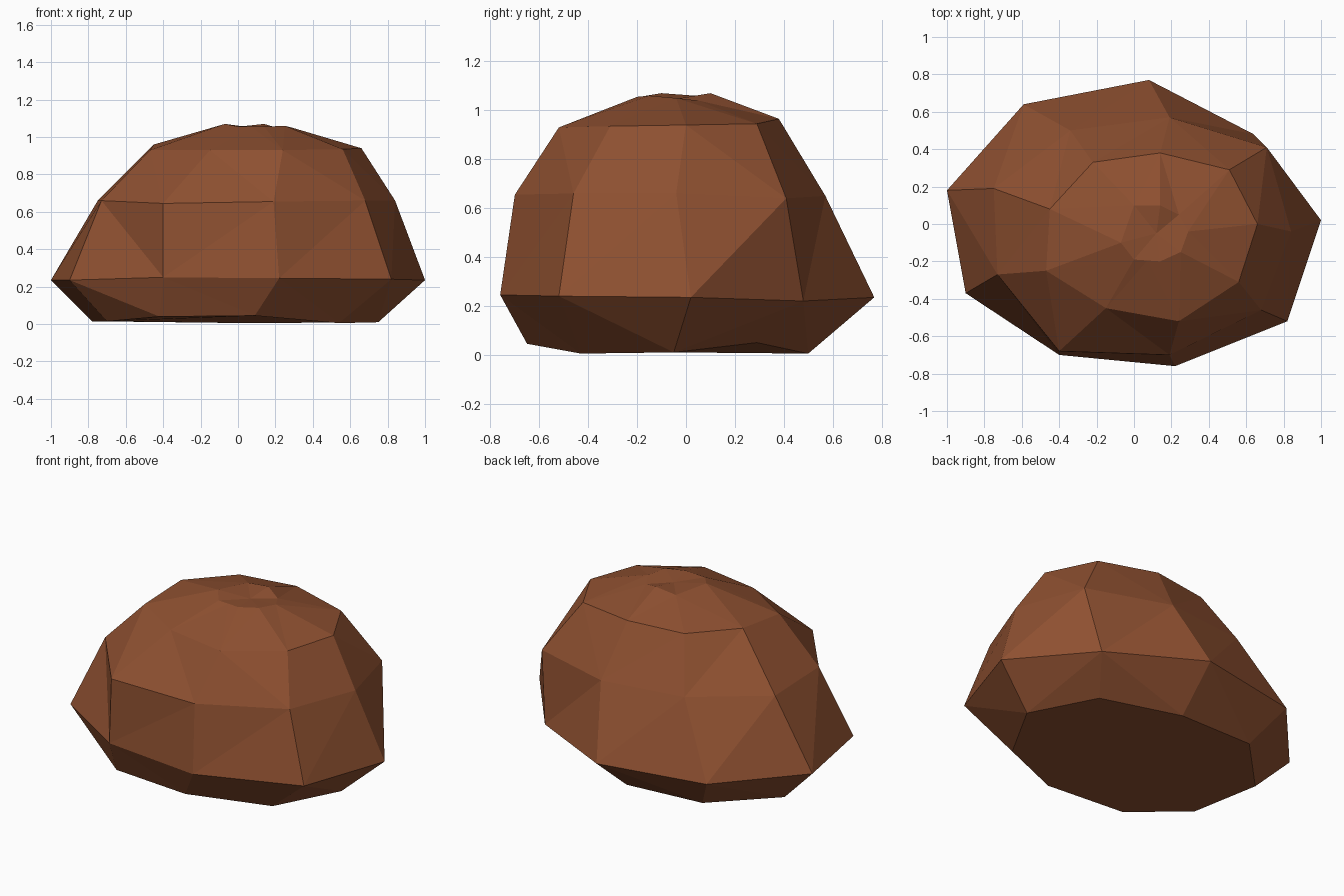
import bpy, bmesh

# Outline rings of the boulder, nine corners each, from the base to the crown
rings = [
    # underside edge
    [(-.78, .14, .015), (-.70, -.30, .015), (-.42, -.60, .04), (.09, -.65, .045), (.54, -.43, .005),
     (.75, -.05, .01), (.50, .29, .05), (.06, .50, .005), (-.45, .48, .02)],
    # widest belt
    [(-1, .18, .235), (-.90, -.37, .235), (-.40, -.70, .25), (.22, -.76, .245), (.82, -.52, .24),
     (1, .02, .235), (.64, .48, .22), (.08, .77, .235), (-.59, .64, .235)],
    # shoulder
    [(-.75, .19, .66), (-.73, -.27, .66), (-.40, -.68, .645), (.19, -.70, .655), (.68, -.46, .66),
     (.84, -.04, .66), (.71, .41, .64), (.19, .57, .65), (-.34, .50, .66)],
    # upper rim
    [(-.45, .08, .96), (-.47, -.25, .93), (-.15, -.45, .93), (.24, -.52, .93), (.56, -.31, .935),
     (.66, 0, .94), (.51, .29, .945), (.14, .38, .965), (-.22, .33, .96)],
    # crown
    [(-.07, -.10, 1.07), (0, -.19, 1.055), (.07, -.195, 1.055), (.14, -.20, 1.055), (.25, -.15, 1.06),
     (.29, -.04, 1.05), (.24, .05, 1.04), (.14, .10, 1.07), (0, .10, 1.055)],
]

bm = bmesh.new()
loops = [[bm.verts.new(p) for p in ring] for ring in rings]
n = len(loops[0])

# Sides
for low, high in zip(loops, loops[1:]):
    for i in range(n):
        j = (i + 1) % n
        bm.faces.new((low[i], low[j], high[j], high[i]))

# Slightly dished crown and closed underside
dip = bm.verts.new((.12, -.05, 1.045))
for i in range(n):
    bm.faces.new((loops[-1][i], loops[-1][(i + 1) % n], dip))
bm.faces.new(loops[0][::-1])

bmesh.ops.triangulate(bm, faces=[f for f in bm.faces if len(f.verts) == 4])
bmesh.ops.recalc_face_normals(bm, faces=bm.faces)
mesh = bpy.data.meshes.new("boulder")
bm.to_mesh(mesh)
bm.free()

# Colour
brown = bpy.data.materials.new("reddish_brown")
brown.diffuse_color = (.27, .08, .03, 1)
mesh.materials.append(brown)

boulder = bpy.data.objects.new("boulder", mesh)
bpy.context.collection.objects.link(boulder)
